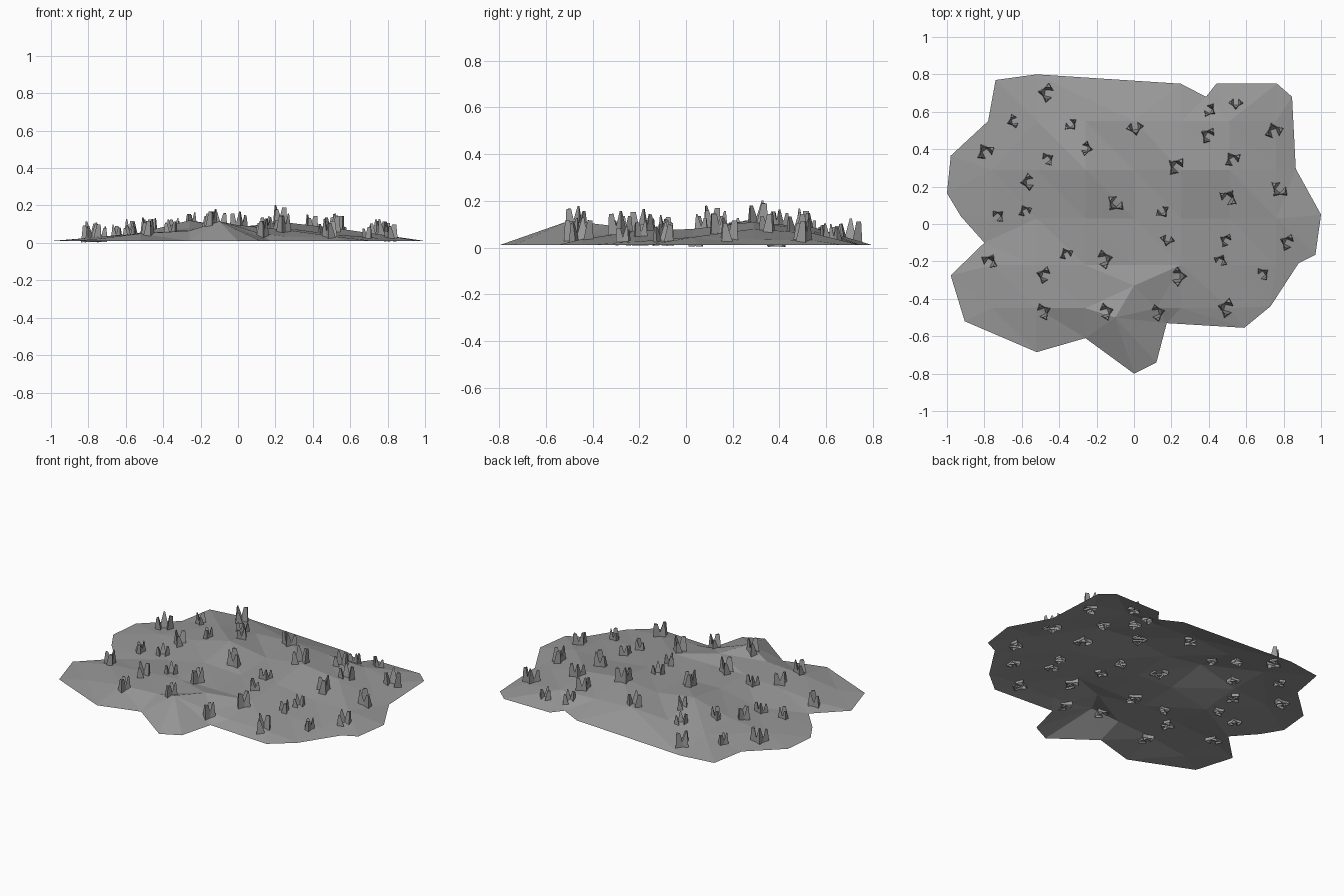
import bpy, bmesh, math, random
from mathutils import Vector, Matrix
from mathutils.geometry import delaunay_2d_cdt
from mathutils.bvhtree import BVHTree

if "Cube" in bpy.data.objects:
    bpy.data.objects.remove(bpy.data.objects["Cube"])

random.seed(4)

# Ragged rim of the ground patch
EDGE_Z = 0.01
rim = [(-.74, .77), (-.52, .80), (.25, .75), (.385, .68), (.44, .75), (.765, .75),
       (.845, .68), (.865, .295), (1, .05), (.97, -.165), (.88, -.21), (.73, -.44),
       (.59, -.555), (.175, -.53), (.12, -.74), (0, -.80), (-.26, -.61), (-.52, -.685),
       (-.905, -.52), (-.98, -.275), (-.80, -.10), (-.925, .04), (-1, .165),
       (-.98, .365), (-.78, .55)]

# Coarse height grid inside the rim (None = no point)
xs = [-.76, -.52, -.26, 0, .25, .51, .76]
rows = {.55: [None, .05, .07, .085, .07, .06, .03],
        .29: [.03, .055, .12, .08, .11, .08, .035],
        .03: [.02, .03, .08, .07, .08, .05, .045],
        -.22: [.03, .05, .07, .07, .07, .045, .025],
        -.45: [.02, .05, .065, None, .035, .035, None]}

pts = [Vector((x, y, EDGE_Z)) for x, y in rim]
for y, hs in rows.items():
    pts += [Vector((x, y, h)) for x, h in zip(xs, hs) if h is not None]
# front knoll and its crest
pts += [Vector(p) for p in ((-.10, -.50, .115), (0, -.33, .095), (.12, -.45, .05))]
n = len(rim)
edges = [(i, (i + 1) % n) for i in range(n)]
out = delaunay_2d_cdt([p.xy for p in pts], edges, [], 1, 1e-5)
verts = [(v.x, v.y, pts[o[0]].z if o else EDGE_Z) for v, o in zip(out[0], out[3])]

grey = bpy.data.materials.new("dark_grey")
grey.diffuse_color = (.32, .32, .32, 1)
grey.use_nodes = True
grey.node_tree.nodes["Principled BSDF"].inputs["Base Color"].default_value = grey.diffuse_color


def add_object(name, bm):
    mesh = bpy.data.meshes.new(name)
    bm.to_mesh(mesh)
    bm.free()
    mesh.materials.append(grey)
    ob = bpy.data.objects.new(name, mesh)
    bpy.context.collection.objects.link(ob)
    return ob


# Ground sheet
bm = bmesh.new()
bv = [bm.verts.new(v) for v in verts]
for f in out[2]:
    bm.faces.new([bv[i] for i in f])
bm.normal_update()
for f in bm.faces:
    if f.normal.z < 0:
        f.normal_flip()
bm.normal_update()
tree = BVHTree.FromBMesh(bm)
add_object("ground_patch", bm)

# Grass tufts grouped by size
large = [(-.46, .70), (-.79, .38), (-.095, .115), (.23, .305), (.75, .49), (.78, .19),
         (.50, .135), (-.165, -.19), (.23, -.28), (.50, -.45)]
medium = [(.005, .52), (-.56, .225), (.40, .47), (.53, .34), (-.475, -.275), (-.775, -.205),
          (-.49, -.47), (-.155, -.47), (.118, -.475), (.825, -.10)]
small = [(-.64, .55), (-.34, .535), (-.26, .405), (-.465, .345), (-.73, .04), (-.58, .065),
         (.15, .07), (.40, .61), (.545, .65), (.495, -.09), (.18, -.08), (-.36, -.165),
         (.46, -.20), (.685, -.27)]


def blade(bm, base, ang, lean, height, radius, tip):
    """Three-sided tapered blade, open underneath, leaning outward."""
    mat = (Matrix.Translation(base) @ Matrix.Rotation(ang, 4, 'Z')
           @ Matrix.Rotation(lean, 4, 'Y'))
    rings = []
    for z, r in ((0, radius), (height, radius * tip)):
        rings.append([bm.verts.new(mat @ Vector((r * math.cos(a) * .8, r * math.sin(a), z)))
                      for a in (0, 2.1, 4.18)])
    lo, hi = rings
    for i in range(3):
        j = (i + 1) % 3
        bm.faces.new((lo[i], lo[j], hi[j], hi[i]))
    bm.faces.new(hi)


bm = bmesh.new()
for group, size in ((large, 1.0), (medium, .9), (small, .75)):
    for x, y in group:
        hit = tree.ray_cast(Vector((x, y, 1)), Vector((0, 0, -1)))[0]
        z = max(0, (hit.z if hit else EDGE_Z) - .016)
        turn = random.uniform(0, 2 * math.pi)
        # three blades fanned round one side of the tuft
        for k, (h, tip) in enumerate(((.098, .45), (.11, .15), (.088, .3))):
            ang = turn + k * 1.5
            off = Vector((math.cos(ang), math.sin(ang), 0)) * .028 * size
            blade(bm, Vector((x, y, z)) + off, ang, .1, h * size, .035 * size, tip)
add_object("grass_tufts", bm)
